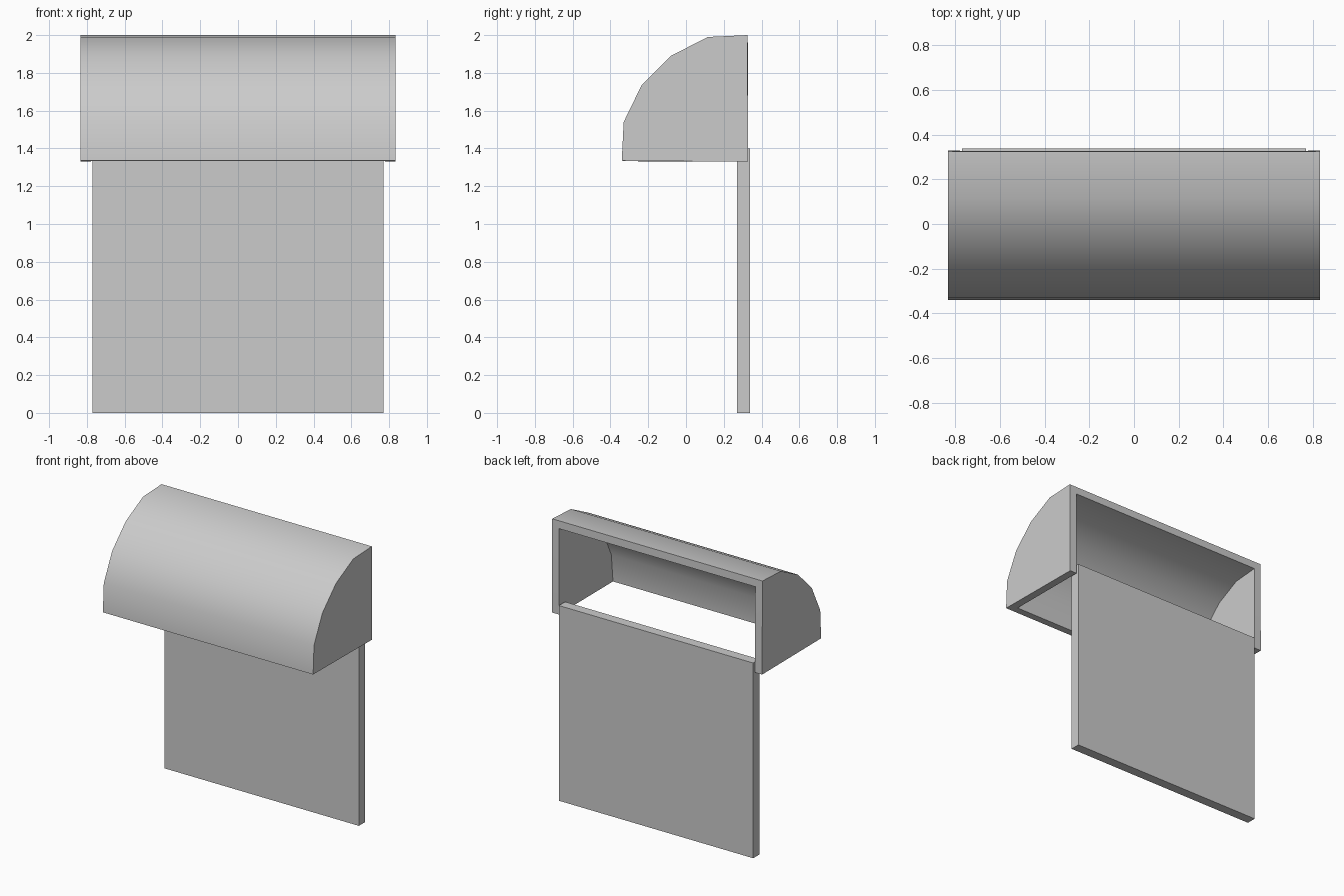
import bpy, bmesh, math

if "Cube" in bpy.data.objects:
    bpy.data.objects.remove(bpy.data.objects["Cube"])

# back panel
bpy.ops.mesh.primitive_cube_add(size=1, location=(0, 0.304, 0.7))
panel = bpy.context.object
panel.name = "back_panel"
panel.scale = (1.542, 0.07, 1.4)

# curved hood: quarter-round profile (y, z), open at the back and bottom
profile = [(0.325, 2.0), (0.115, 1.99), (-0.08, 1.89), (-0.235, 1.735),
           (-0.33, 1.54), (-0.34, 1.335), (0.329, 1.33)]
half = 0.834
bm = bmesh.new()
left = [bm.verts.new((-half, y, z)) for y, z in profile]
right = [bm.verts.new((half, y, z)) for y, z in profile]
bm.faces.new(left)
bm.faces.new(right[::-1])
for i in range(5):
    bm.faces.new((left[i], right[i], right[i + 1], left[i + 1]))
bmesh.ops.recalc_face_normals(bm, faces=bm.faces)
# make sure the curved front faces outwards
bm.normal_update()
if bm.faces[-1].normal.y > 0:
    bmesh.ops.reverse_faces(bm, faces=bm.faces)
mesh = bpy.data.meshes.new("hood")
bm.to_mesh(mesh)
bm.free()
hood = bpy.data.objects.new("hood", mesh)
bpy.context.collection.objects.link(hood)

# wall thickness, inwards
solid = hood.modifiers.new("walls", 'SOLIDIFY')
solid.thickness = 0.055
solid.offset = -1
solid.use_even_offset = True
solid.use_quality_normals = True

# smooth curve, sharp corners
bpy.ops.object.select_all(action='DESELECT')
hood.select_set(True)
bpy.context.view_layer.objects.active = hood
bpy.ops.object.modifier_apply(modifier="walls")
bpy.ops.object.shade_smooth_by_angle(angle=math.radians(30))
